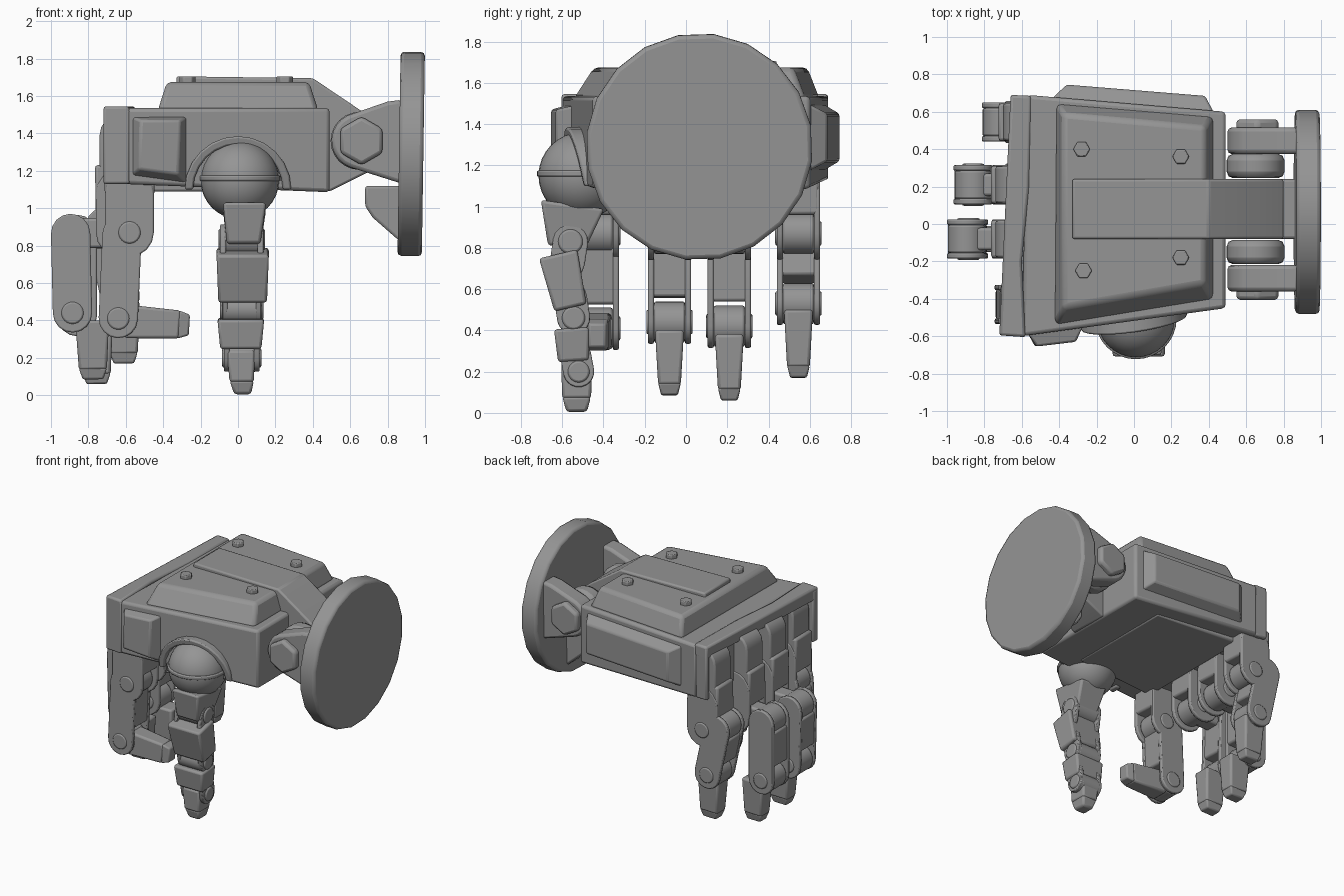
import bpy, bmesh, math
from mathutils import Vector

if "Cube" in bpy.data.objects:
    bpy.data.objects.remove(bpy.data.objects["Cube"], do_unlink=True)

GREY = (0.3, 0.3, 0.3, 1)
metal = bpy.data.materials.new("grey_metal")
metal.use_nodes = True
metal.diffuse_color = GREY
metal.node_tree.nodes["Principled BSDF"].inputs["Base Color"].default_value = GREY

X, Y, Z = Vector((1, 0, 0)), Vector((0, 1, 0)), Vector((0, 0, 1))


def finish(name, bm, bevel):
    bmesh.ops.recalc_face_normals(bm, faces=bm.faces)
    mesh = bpy.data.meshes.new(name)
    bm.to_mesh(mesh)
    bm.free()
    ob = bpy.data.objects.new(name, mesh)
    bpy.context.collection.objects.link(ob)
    mesh.materials.append(metal)
    if bevel:
        mod = ob.modifiers.new("edges", "BEVEL")
        mod.width, mod.segments, mod.limit_method = bevel, 2, "ANGLE"
    bpy.ops.object.select_all(action="DESELECT")
    ob.select_set(True)
    bpy.context.view_layer.objects.active = ob
    bpy.ops.object.shade_smooth_by_angle(angle=math.radians(28))
    return ob


def loft(name, ring_a, ring_b, bevel=0.012):
    """Solid between two matching rings of points."""
    bm = bmesh.new()
    a = [bm.verts.new(p) for p in ring_a]
    b = [bm.verts.new(p) for p in ring_b]
    bm.faces.new(a)
    bm.faces.new(b[::-1])
    for i in range(len(a)):
        j = (i + 1) % len(a)
        bm.faces.new((a[i], b[i], b[j], a[j]))
    return finish(name, bm, bevel)


def plate(name, pts, y0, y1, bevel=0.012):
    """Side profile of (x, z) points, extruded along y."""
    return loft(name, [(x, y0, z) for x, z in pts], [(x, y1, z) for x, z in pts], bevel)


def slab(name, pts, z0, z1, bevel=0.012):
    return loft(name, [(x, y, z0) for x, y in pts], [(x, y, z1) for x, y in pts], bevel)


def pin(name, center, axis, r, depth, sides=24, bevel=0.01, turn=0.0):
    """Cylinder centred on a point along an axis."""
    c = Vector(center)
    v = axis.cross(Z if axis != Z else X).normalized()
    u = v.cross(axis)
    ring = [c + r * (u * math.cos(t) + v * math.sin(t))
            for t in (math.tau * (i + turn) / sides for i in range(sides))]
    h = axis * depth / 2
    return loft(name, [p - h for p in ring], [p + h for p in ring], bevel)


def bar(name, a, b, size_a, size_b, side, bevel=0.015):
    """Tapered box from a to b; each size is (width along side, thickness)."""
    a, b = Vector(a), Vector(b)
    t = (b - a).normalized().cross(side)
    rings = [[p + side * s * w / 2 + t * k * d / 2
              for s, k in ((-1, -1), (1, -1), (1, 1), (-1, 1))]
             for p, (w, d) in ((a, size_a), (b, size_b))]
    return loft(name, rings[0], rings[1], bevel)


def stadium(a, b, r, n=9):
    """Rounded strip outline around the line a-b."""
    ang = math.atan2(b[1] - a[1], b[0] - a[0])
    pts = []
    for c, start in ((a, ang + math.pi / 2), (b, ang - math.pi / 2)):
        for i in range(n):
            t = start + math.pi * i / (n - 1)
            pts.append((c[0] + r * math.cos(t), c[1] + r * math.sin(t)))
    return pts


# Palm body with a sloping underside
palm = [(-0.6, -0.6), (0.49, -0.45), (0.49, 0.6), (-0.57, 0.69)]
loft("palm", [(x, y, 1.105 - 0.04 * x) for x, y in palm],
     [(x, y, 1.535) for x, y in palm], 0.02)
slab("palm_underplate", [(-0.5, -0.42), (0.2, -0.36), (0.2, 0.5), (-0.5, 0.56)], 1.09, 1.2)

# Knuckle housing: top lip, back wall and end caps around the finger roots
slab("knuckle_lip", [(-0.72, -0.595), (-0.58, -0.605), (-0.6, -0.2), (-0.56, 0.2),
                     (-0.55, 0.685), (-0.66, 0.69)], 1.45, 1.545, 0.015)
slab("knuckle_wall", [(-0.65, -0.59), (-0.55, -0.59), (-0.54, 0.68), (-0.62, 0.68)], 1.13, 1.5)
slab("knuckle_front_cap", [(-0.72, -0.595), (-0.58, -0.605), (-0.58, -0.535), (-0.72, -0.535)],
     1.13, 1.53)
slab("knuckle_back_cap", [(-0.66, 0.69), (-0.56, 0.685), (-0.56, 0.65), (-0.66, 0.65)], 1.13, 1.53)

# Raised armour on the back of the hand
loft("top_cover",
     [(x, y, 1.52) for x, y in ((-0.43, -0.55), (0.43, -0.41), (0.43, 0.58), (-0.42, 0.65))],
     [(x, y, 1.675) for x, y in ((-0.38, -0.45), (0.38, -0.32), (0.38, 0.52), (-0.38, 0.59))], 0.025)
for x, y in ((-0.28, 0.4), (0.25, 0.36), (-0.27, -0.25), (0.25, -0.18)):
    pin("cover_bolt", (x, y, 1.68), Z, 0.045, 0.05, 6, 0.006)

# Tapered side pads
loft("front_pad",
     [(-0.57, -0.58, 1.17), (-0.27, -0.54, 1.13), (-0.27, -0.54, 1.49), (-0.57, -0.58, 1.49)],
     [(-0.53, -0.655, 1.21), (-0.32, -0.63, 1.18), (-0.31, -0.63, 1.47), (-0.52, -0.655, 1.47)])
loft("back_pad",
     [(-0.45, 0.66, 1.17), (0.43, 0.59, 1.17), (0.43, 0.59, 1.5), (-0.45, 0.66, 1.5)],
     [(-0.36, 0.745, 1.22), (0.38, 0.685, 1.22), (0.38, 0.685, 1.45), (-0.36, 0.745, 1.45)])

# Wrist arm running over the cover to the hinge
plate("wrist_arm", [(-0.33, 1.6), (-0.33, 1.705), (0.4, 1.695), (0.66, 1.52), (0.8, 1.4),
                    (0.79, 1.27), (0.69, 1.19), (0.49, 1.09), (0.3, 1.12), (0.3, 1.55)],
      -0.08, 0.24)
for y in (0.31, -0.15):
    pin("wrist_spacer", (0.65, y, 1.36), Y, 0.155, 0.13, 24, 0.035)

# Wrist fork, bolts, gusset and mounting disc
arc = [(0.65 + 0.15 * math.cos(t), 1.36 + 0.15 * math.sin(t))
       for t in (math.radians(115 + 15 * i) for i in range(10))]
for y, out in ((0.445, 1), (-0.29, -1)):
    plate("wrist_fork", arc + [(0.88, 1.13), (0.88, 1.58), (0.8, 1.57)], y - 0.07, y + 0.07, 0.02)
    pin("wrist_bolt", (0.66, y + out * 0.075, 1.36), Y, 0.13, 0.08, 6, 0.02)
plate("wrist_gusset", [(0.68, 1.12), (0.88, 1.12), (0.88, 0.81), (0.72, 0.95), (0.68, 1.01)],
      -0.08, 0.24, 0.015)
pin("wrist_disc", (0.926, 0.065, 1.29), Vector((1, 0, -0.015)).normalized(),
    0.55, 0.13, 20, 0.02, 0.6)

# Thumb socket: leaning arch on the palm side, ball and seam
arch = [(r * math.cos(t), 1.1 + r * math.sin(t))
        for r, seq in ((0.285, range(13)), (0.24, range(12, -1, -1)))
        for t in (math.pi * i / 12 for i in seq)]
loft("thumb_arch", [(x, 0.138 * x - 0.53 - 0.18 * (z - 1.1), z) for x, z in arch],
     [(x, 0.138 * x - 0.45, z) for x, z in arch], 0.01)
bm = bmesh.new()
bmesh.ops.create_uvsphere(bm, u_segments=32, v_segments=16, radius=0.21)
bmesh.ops.translate(bm, verts=bm.verts, vec=(0.01, -0.505, 1.15))
finish("thumb_ball", bm, 0)
pin("thumb_ball_seam", (0.01, -0.505, 1.16), Z, 0.218, 0.03, 32, 0.008)

# Thumb chain: blocks, then hinge pins with side cheeks
bar("thumb_base", (0.035, -0.55, 1.01), (0.03, -0.58, 0.8), (0.23, 0.31), (0.18, 0.18), X)
bar("thumb_lower", (0.025, -0.62, 0.77), (0.025, -0.56, 0.51), (0.28, 0.19), (0.26, 0.16), X)
bar("thumb_upper", (0.015, -0.555, 0.41), (0.015, -0.545, 0.25), (0.25, 0.17), (0.22, 0.15), X)
bar("thumb_tip", (0.015, -0.53, 0.24), (0.02, -0.53, 0.07), (0.15, 0.15), (0.13, 0.14), X)
bar("thumb_nail", (0.02, -0.53, 0.08), (0.025, -0.53, 0.005), (0.13, 0.14), (0.09, 0.1), X)
for y, z, r, w, rise in ((-0.56, 0.83, 0.085, 0.2, -0.1), (-0.545, 0.46, 0.08, 0.18, 0.1),
                         (-0.52, 0.2, 0.075, 0.16, 0.08)):
    pin("thumb_joint", (0.02, y, z), X, r, w)
    pin("thumb_joint_boss", (0.02, y, z), X, r * 0.7, w + 0.05)
    outline = stadium((y, z), (y - 0.015, z + rise), r)
    for s in (-1, 1):
        x = 0.02 + s * w / 2
        loft("thumb_cheek", [(x - 0.015, p, q) for p, q in outline],
             [(x + 0.015, p, q) for p, q in outline], 0.006)


def finger(label, y, root_x, pip, dip, tip_start, tip):
    """Upright root, two hinge joints, a plated middle segment and a tapered tip."""
    def at(p):
        return (p[0], y, p[1])

    def cheeks(part, a, b, r):
        for s in (-1, 1):
            plate(label + part, stadium(a, b, r), y + s * 0.075, y + s * 0.105, 0.008)

    # Root: rounded upper block, lower box and hinge cheeks
    low = (root_x, 0.87)
    plate(label + "_root_top", stadium((root_x, 1.39), (root_x, 1.2), 0.11),
          y - 0.1, y + 0.1)
    bar(label + "_root", (root_x, y, 1.23), (root_x, y, 0.96), (0.2, 0.27), (0.2, 0.26), Y)
    cheeks("_root_cheek", (root_x, 1.08), low, 0.13)
    pin(label + "_root_barrel", at(low), Y, 0.1, 0.15)
    pin(label + "_root_boss", at(low), Y, 0.06, 0.225)
    if abs(pip[0] - root_x) > 0.05:
        bar(label + "_link", at(low), at(pip), (0.12, 0.16), (0.12, 0.16), Y)
    # Middle segment
    a, b = Vector(pip), Vector(dip)
    d = (b - a).normalized()
    bar(label + "_middle", at(a + d * 0.05), at(b - d * 0.12), (0.2, 0.2), (0.2, 0.2), Y)
    cheeks("_middle_cheek", pip, dip, 0.105)
    for p in (pip, dip):
        pin(label + "_barrel", at(p), Y, 0.1, 0.15)
    pin(label + "_boss", at(dip), Y, 0.06, 0.225)
    # Tip
    t, s = Vector(tip), Vector(tip_start)
    e = (t - s).normalized()
    bar(label + "_tip", at(s), at(t - e * 0.05), (0.14, 0.18), (0.11, 0.15), Y)
    bar(label + "_tip_end", at(t - e * 0.06), at(t), (0.11, 0.15), (0.08, 0.11), Y, 0.01)


finger("index", -0.43, -0.58, (-0.62, 0.86), (-0.64, 0.41), (-0.6, 0.395), (-0.26, 0.375))
finger("middle", -0.08, -0.63, (-0.895, 0.865), (-0.885, 0.44), (-0.78, 0.4), (-0.775, 0.085))
finger("ring", 0.21, -0.63, (-0.86, 0.86), (-0.86, 0.42), (-0.76, 0.38), (-0.755, 0.06))
finger("little", 0.545, -0.59, (-0.71, 0.9), (-0.63, 0.53), (-0.615, 0.5), (-0.61, 0.17))
